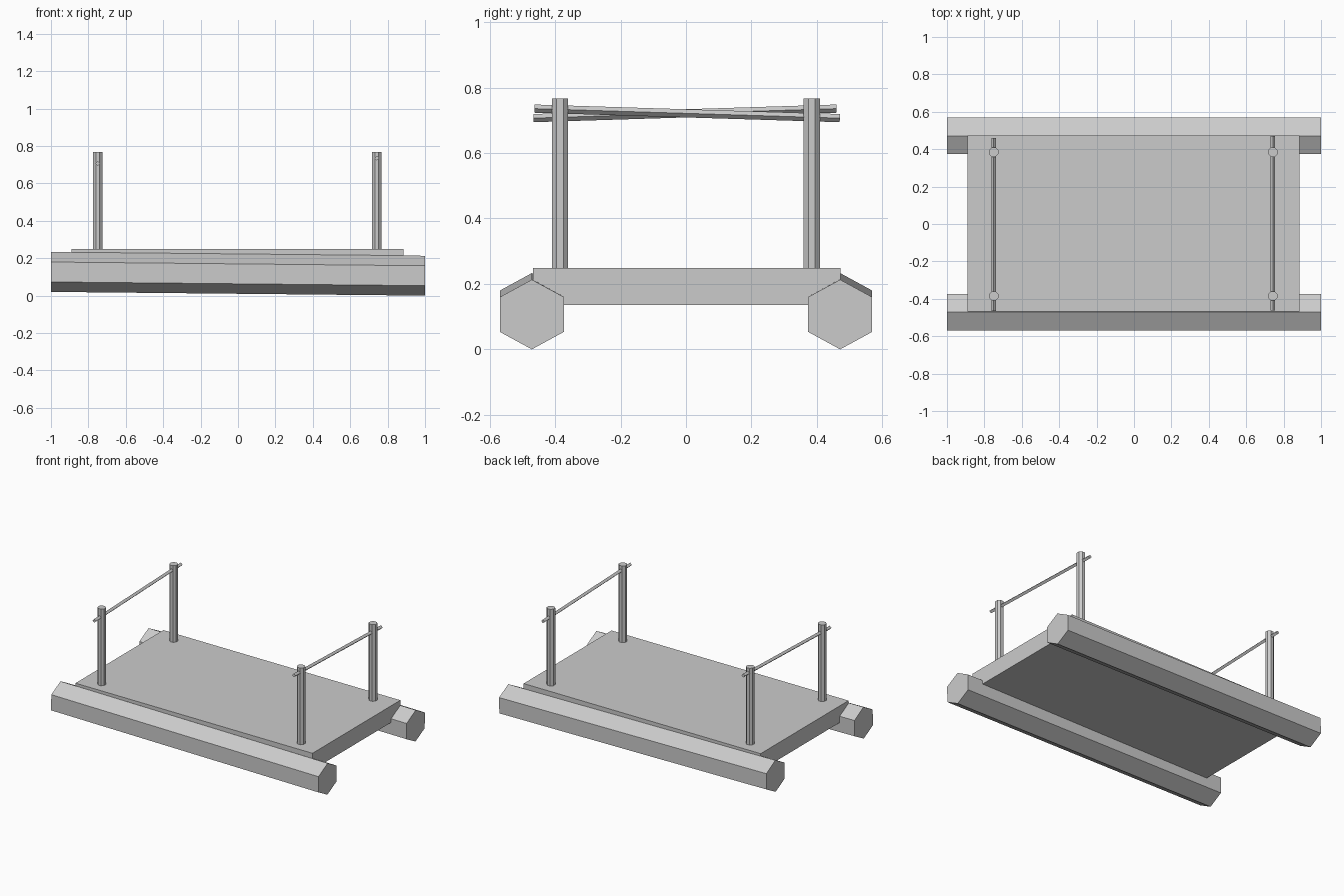
import bpy, bmesh, math
from mathutils import Vector

cube = bpy.data.objects.get("Cube")
if cube:
    bpy.data.objects.remove(cube, do_unlink=True)

grey = bpy.data.materials.new("plain grey")
grey.use_nodes = True
grey.diffuse_color = (0.6, 0.6, 0.6, 1)
grey.node_tree.nodes["Principled BSDF"].inputs["Base Color"].default_value = grey.diffuse_color


def prism(name, start, end, sides, radius, width=1.0, turn=0.0):
    """Flat-sided pole from start to end; width stretches it sideways."""
    start, end = Vector(start), Vector(end)
    axis = (end - start).normalized()
    hint = Vector((0, 1, 0)) if abs(axis.z) > 0.9 else Vector((0, 0, 1))
    side = hint.cross(axis).normalized()
    up = axis.cross(side)
    bm = bmesh.new()
    rings = []
    for centre in (start, end):
        ring = []
        for i in range(sides):
            a = turn + math.tau * i / sides
            ring.append(bm.verts.new(centre + radius * (up * math.cos(a) + side * width * math.sin(a))))
        rings.append(ring)
    low, high = rings
    bm.faces.new(low)
    bm.faces.new(high)
    for i in range(sides):
        j = (i + 1) % sides
        bm.faces.new((low[i], low[j], high[j], high[i]))
    bmesh.ops.recalc_face_normals(bm, faces=bm.faces)
    mesh = bpy.data.meshes.new(name)
    bm.to_mesh(mesh)
    bm.free()
    mesh.materials.append(grey)
    obj = bpy.data.objects.new(name, mesh)
    bpy.context.collection.objects.link(obj)
    return obj


# Deck slab
bpy.ops.mesh.primitive_cube_add(size=1, location=(-0.002, 0.002, 0.192))
deck = bpy.context.object
deck.name = "deck"
deck.scale = (1.774, 0.94, 0.113)
deck.data.materials.append(grey)

# Two slightly sloping six-sided floats
for name, s in (("front_float", -1), ("back_float", 1)):
    prism(name, (-1, s * 0.471, 0.1265), (1, s * 0.471, 0.1065), 6, 0.1065, 1.06)

# Corner posts and the tilted rails that join them
for label, x, tilt in (("right", -0.75, 1), ("left", 0.742, -1)):
    for end, y in (("front", -0.385), ("back", 0.384)):
        prism(f"{end}_{label}_post", (x, y, 0.22), (x, y, 0.767), 8, 0.027, 1, math.pi / 8)
    prism(f"{label}_rail", (x, -0.466 + 0.003 * (1 - tilt) / 2, 0.721 - 0.0145 * tilt),
          (x, 0.46 + 0.01 * (1 - tilt) / 2, 0.721 + 0.0145 * tilt), 4, 0.0125)
